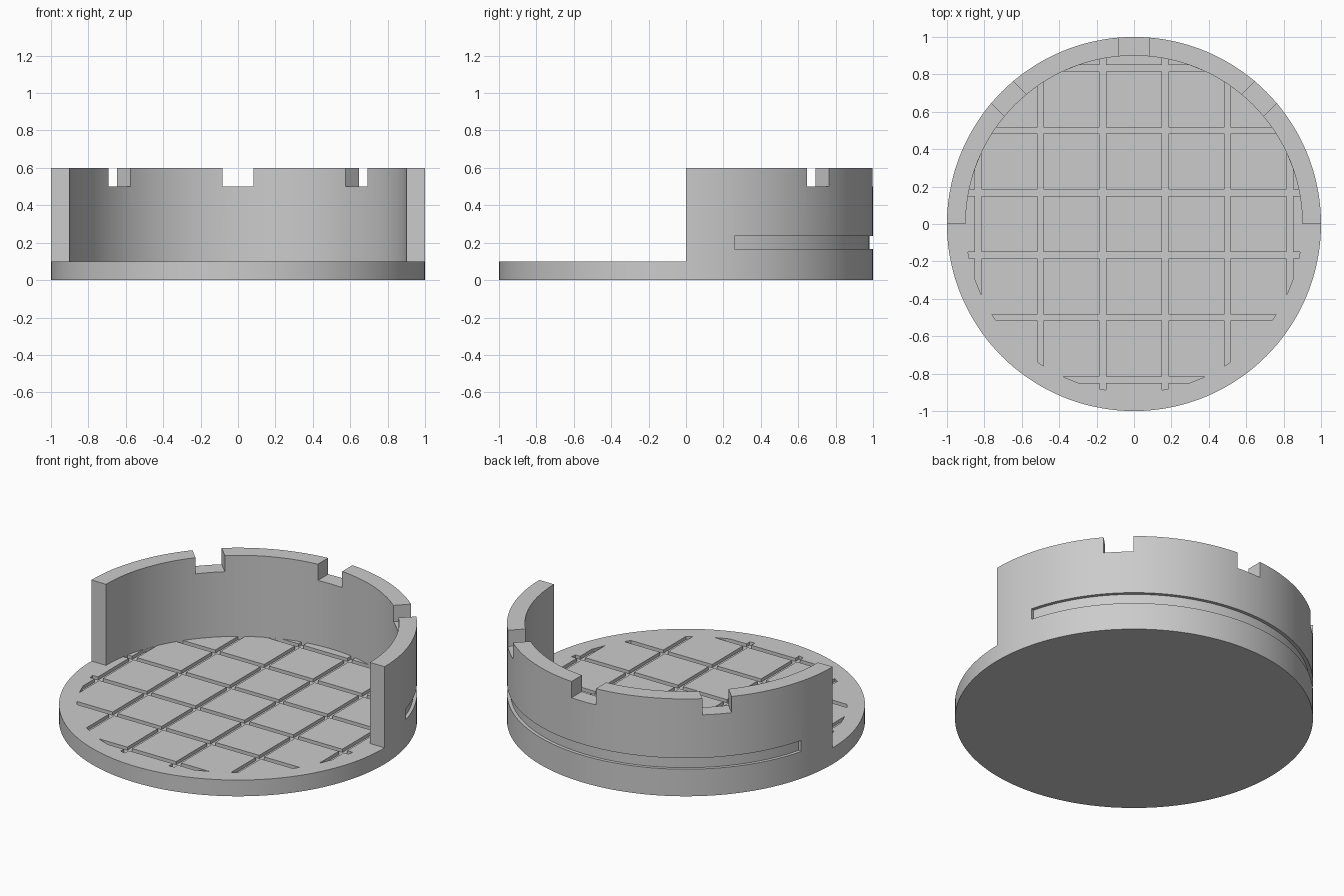
import bpy, bmesh
from math import sin, cos, radians, sqrt
from mathutils import Matrix

cube = bpy.data.objects.get("Cube")
if cube:
    bpy.data.objects.remove(cube, do_unlink=True)

R_OUT, R_IN = 1.0, 0.9
FLOOR, TOP = 0.1, 0.6

grey = bpy.data.materials.new("plain_grey")
grey.use_nodes = True
colour = (0.6, 0.6, 0.6, 1)
grey.diffuse_color = colour
grey.node_tree.nodes["Principled BSDF"].inputs["Base Color"].default_value = colour


def arc(radius, start, end, step=2.5):
    count = round((end - start) / step)
    angles = [radians(start + i * step) for i in range(count + 1)]
    return [(radius * cos(a), radius * sin(a)) for a in angles]


def add_prism(bm, outline, z0, z1):
    """Extrude a flat outline from z0 up to z1."""
    face = bm.faces.new([bm.verts.new((x, y, z0)) for x, y in outline])
    ext = bmesh.ops.extrude_face_region(bm, geom=[face])
    verts = [v for v in ext["geom"] if isinstance(v, bmesh.types.BMVert)]
    bmesh.ops.translate(bm, verts=verts, vec=(0, 0, z1 - z0))
    return list({v for v in face.verts} | set(verts))


def make_object(name, bm):
    bmesh.ops.recalc_face_normals(bm, faces=bm.faces)
    mesh = bpy.data.meshes.new(name)
    bm.to_mesh(mesh)
    bm.free()
    mesh.materials.append(grey)
    obj = bpy.data.objects.new(name, mesh)
    bpy.context.collection.objects.link(obj)
    return obj


def cut(obj, cutter):
    """Subtract the cutter from the object and discard it."""
    cutter.hide_render = True
    mod = obj.modifiers.new("cut", "BOOLEAN")
    mod.operation, mod.solver, mod.object = "DIFFERENCE", "EXACT", cutter
    bpy.context.view_layer.objects.active = obj
    bpy.ops.object.modifier_apply(modifier=mod.name)
    bpy.data.objects.remove(cutter, do_unlink=True)


# Round base plate
bm = bmesh.new()
add_prism(bm, arc(R_OUT, 0, 360)[:-1], 0, FLOOR)
base = make_object("base_plate", bm)

# Grid of shallow floor grooves, one cutter per direction
HALF, DEPTH = 0.0167, 0.02
for direction in ("x", "y"):
    bm = bmesh.new()
    for i in range(6):
        centre = (i - 2.5) / 3
        lo, hi = centre - HALF, centre + HALF
        a, b = sqrt(R_IN**2 - lo**2), sqrt(R_IN**2 - hi**2)
        outline = [(-a, lo), (a, lo), (b, hi), (-b, hi)]
        if direction == "y":
            outline = [(y, x) for x, y in outline]
        add_prism(bm, outline, FLOOR - DEPTH, FLOOR + 0.05)
    cut(base, make_object("groove_cutter_" + direction, bm))

# Half-round wall along the back
bm = bmesh.new()
add_prism(bm, arc(R_OUT, 0, 180) + arc(R_IN, 0, 180)[::-1], FLOOR, TOP)
wall = make_object("back_wall", bm)

# Three square notches in the rim
bm = bmesh.new()
for angle in (45, 90, 135):
    w = 0.083
    verts = add_prism(bm, [(0.8, -w), (1.1, -w), (1.1, w), (0.8, w)], 0.5, 0.7)
    bmesh.ops.rotate(bm, verts=verts, cent=(0, 0, 0),
                     matrix=Matrix.Rotation(radians(angle), 3, "Z"))
cut(wall, make_object("notch_cutter", bm))

# Shallow slot running around the outside of the wall
bm = bmesh.new()
add_prism(bm, arc(0.98, 15, 165) + arc(1.05, 15, 165)[::-1], 0.167, 0.235)
cut(wall, make_object("slot_cutter", bm))

# Smooth the round sides, keep the edges sharp
for obj in (base, wall):
    bpy.ops.object.select_all(action="DESELECT")
    obj.select_set(True)
    bpy.context.view_layer.objects.active = obj
    bpy.ops.object.shade_smooth_by_angle(angle=radians(30))
